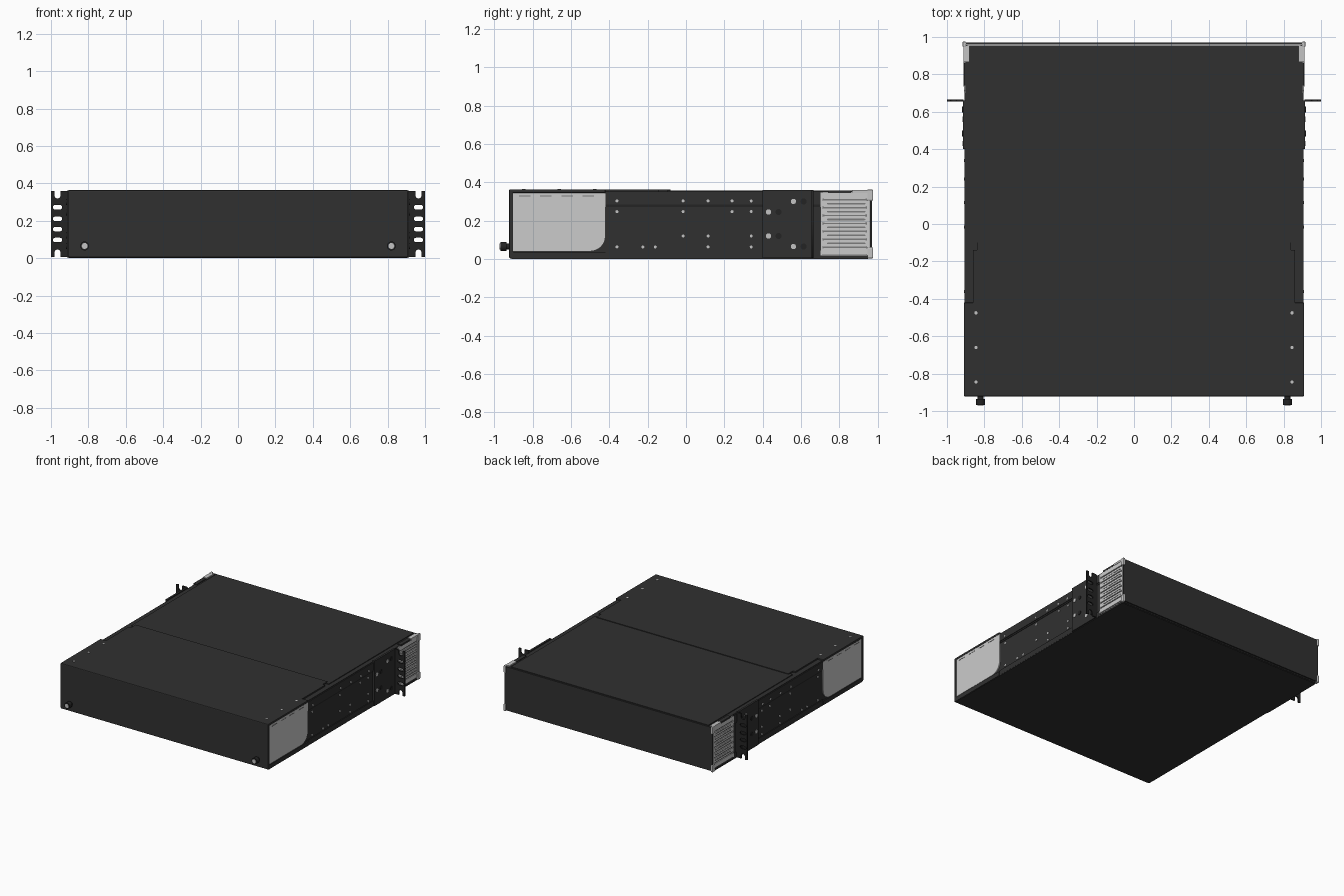
import bpy, math
from math import sin, cos, pi
from mathutils import Matrix, Vector

cube = bpy.data.objects.get("Cube")
if cube:
    bpy.data.objects.remove(cube, do_unlink=True)


def material(name, value):
    m = bpy.data.materials.new(name)
    m.use_nodes = True
    color = (value, value, value, 1)
    m.diffuse_color = color
    m.node_tree.nodes["Principled BSDF"].inputs["Base Color"].default_value = color
    return m


black = material("black steel", 0.03)
dark = material("dark rail", 0.017)
light = material("light grey panel", 0.6)
silver = material("silver metal", 0.55)
grey = material("vent grey", 0.2)

SIDE = Matrix(((0, 0, 1), (1, 0, 0), (0, 1, 0))).to_4x4()    # profile in y, z
FRONT = Matrix(((1, 0, 0), (0, 0, -1), (0, 1, 0))).to_4x4()  # profile in x, z


def box(name, mat, x, y, z, bevel=0.0):
    bpy.ops.mesh.primitive_cube_add(size=1)
    ob = bpy.context.object
    ob.name = name
    spans = (x, y, z)
    size = Matrix.Diagonal([abs(b - a) for a, b in spans]).to_4x4()
    ob.data.transform(Matrix.Translation([(a + b) / 2 for a, b in spans]) @ size)
    ob.data.materials.append(mat)
    if bevel:
        mod = ob.modifiers.new("edge", "BEVEL")
        mod.width, mod.segments = bevel, 2
    return ob


def disc(name, mat, center, radius, depth, axis, sides=16):
    bpy.ops.mesh.primitive_cylinder_add(vertices=sides, radius=radius, depth=depth)
    ob = bpy.context.object
    ob.name = name
    turn = Vector((0, 0, 1)).rotation_difference(Vector(axis)).to_matrix().to_4x4()
    ob.data.transform(Matrix.Translation(center) @ turn)
    ob.data.materials.append(mat)
    bpy.ops.object.shade_smooth_by_angle()
    return ob


def plate(name, mat, loops, thick, frame, offset):
    """Flat sheet from an outline and holes, laid in the given plane."""
    cu = bpy.data.curves.new(name, "CURVE")
    cu.dimensions, cu.fill_mode, cu.extrude = "2D", "BOTH", thick / 2
    for loop in loops:
        sp = cu.splines.new("POLY")
        sp.points.add(len(loop) - 1)
        for p, (u, v) in zip(sp.points, loop):
            p.co = (u, v, 0, 1)
        sp.use_cyclic_u = True
    ob = bpy.data.objects.new(name, cu)
    bpy.context.collection.objects.link(ob)
    bpy.ops.object.select_all(action="DESELECT")
    ob.select_set(True)
    bpy.context.view_layer.objects.active = ob
    bpy.ops.object.convert(target="MESH")
    ob = bpy.context.object
    ob.data.transform(Matrix.Translation(offset) @ frame)
    ob.data.materials.clear()
    ob.data.materials.append(mat)
    return ob


def arc(u, v, r, start, end, steps=8):
    return [(u + r * cos(start + (end - start) * i / steps),
             v + r * sin(start + (end - start) * i / steps)) for i in range(steps + 1)]


def slot(u0, u1, v, r):
    return arc(u1 - r, v, r, -pi / 2, pi / 2) + arc(u0 + r, v, r, pi / 2, 3 * pi / 2)


# Chassis, covers and front bezel
box("chassis", black, (-0.9, 0.9), (-0.9, 0.955), (0.005, 0.352))
box("bottom_pan", black, (-0.905, 0.905), (-0.91, 0.95), (0, 0.012))
box("rear_cover", black, (-0.865, 0.865), (-0.1, 0.955), (0.345, 0.358))
box("front_lid", black, (-0.91, 0.91), (-0.92, -0.42), (0.345, 0.363), 0.005)
box("lid_tongue", black, (-0.86, 0.86), (-0.43, -0.14), (0.345, 0.363))
box("lid_tongue_end", black, (-0.84, 0.84), (-0.15, -0.08), (0.345, 0.363))
box("front_bezel", black, (-0.91, 0.91), (-0.922, -0.9), (0.003, 0.363), 0.006)
box("rear_panel", black, (-0.91, 0.91), (0.96, 0.97), (0.01, 0.355))

for s, tag in ((1, "left"), (-1, "right")):
    def out(a, b):
        return (s * a, s * b)

    # Light side window with one rounded corner and a dark sill
    window = [(-0.905, 0.04), *arc(-0.5, 0.12, 0.08, -pi / 2, 0), (-0.42, 0.345), (-0.905, 0.345)]
    plate(tag + "_window", light, [window], 0.008, SIDE, (s * 0.904, 0, 0))
    box(tag + "_window_sill", black, out(0.89, 0.91), (-0.91, -0.42), (0.003, 0.036))
    for i in range(4):
        y = -0.84 + i * 0.11
        box(tag + "_window_clip", grey, out(0.904, 0.9095), (y - 0.03, y + 0.03), (0.326, 0.331))

    # Slide rail and mounting flange
    box(tag + "_rail_top", black, out(0.88, 0.907), (-0.42, 0.7), (0.285, 0.347))
    box(tag + "_rail_groove", dark, out(0.88, 0.903), (-0.42, 0.7), (0.272, 0.285))
    box(tag + "_rail_foot", black, out(0.88, 0.906), (-0.42, 0.7), (0.005, 0.045))
    box(tag + "_flange", black, out(0.9, 0.915), (0.4, 0.66), (0.004, 0.36))
    box(tag + "_rear_edge", black, out(0.88, 0.91), (0.74, 0.86), (0.345, 0.358))

    # Rack ear with slots and open notches
    ear = [(0.912, 0.005), *arc(0.965, 0.03, 0.016, pi, 0), (1.0, 0.005),
           (1.0, 0.36), *arc(0.965, 0.335, 0.016, 0, -pi), (0.912, 0.36)]
    ear.insert(1, (0.949, 0.005))
    ear.insert(11, (0.981, 0.005))
    ear.insert(14, (0.981, 0.36))
    ear.insert(-1, (0.949, 0.36))
    loops = [ear] + [slot(0.94, 0.99, z, 0.012) for z in (0.097, 0.155, 0.21, 0.272)]
    loops = [[(s * u, v) for u, v in lp] for lp in loops]
    plate(tag + "_rack_ear", dark, loops, 0.01, FRONT, (0, 0.66, 0))

    # Screws and locating holes on the flange
    for y, z in ((0.43, 0.245), (0.43, 0.12), (0.56, 0.3), (0.56, 0.065)):
        disc(tag + "_flange_screw", silver, (s * 0.915, y, z), 0.014, 0.006, (s, 0, 0))
        disc(tag + "_flange_stud", dark, (s * 0.915, y + 0.053, z), 0.016, 0.008, (s, 0, 0))

    # Small rail screws
    for z, ys in ((0.303, (-0.36, -0.015, 0.115, 0.24, 0.34)), (0.247, (-0.36, -0.015, 0.24, 0.34)),
                  (0.12, (-0.015, 0.115, 0.34)), (0.063, (-0.36, -0.225, -0.16, 0.115, 0.34))):
        for y in ys:
            x = 0.907 if z > 0.285 else 0.901
            disc(tag + "_rail_screw", silver, (s * x, y, z), 0.008, 0.006, (s, 0, 0), 10)

    # Rear side vent: framed grille of rounded bars
    box(tag + "_vent_back", grey, out(0.89, 0.903), (0.7, 0.955), (0.015, 0.35))
    for y in ((0.7, 0.712), (0.943, 0.957)):
        box(tag + "_vent_post", light, out(0.89, 0.91), y, (0.02, 0.345))
    for i in range(8):
        z = 0.04 + i * 0.0415
        plate(tag + "_vent_bar", light, [slot(0.705, 0.95, z, 0.017)], 0.006, SIDE, (s * 0.906, 0, 0))
        if 0 < i < 7:
            plate(tag + "_vent_slit", grey, [slot(0.735, 0.935, z, 0.004)], 0.002,
                  SIDE, (s * 0.9095, 0, 0))

    # Silver corner clips at the rear
    for z0, z1 in ((0.305, 0.362), (0.003, 0.06)):
        box(tag + "_corner_clip", silver, out(0.898, 0.916), (0.945, 0.975), (z0, z1), 0.004)
    box(tag + "_top_clip", silver, out(0.88, 0.912), (0.865, 0.955), (0.345, 0.3605))

    # Lid screws and front thumbscrews
    for y in (-0.475, -0.66, -0.845):
        disc(tag + "_lid_screw", silver, (s * 0.845, y, 0.363), 0.009, 0.004, (0, 0, 1), 12)
    disc(tag + "_thumbscrew_neck", dark, (s * 0.82, -0.93, 0.065), 0.016, 0.03, (0, 1, 0))
    disc(tag + "_thumbscrew", dark, (s * 0.82, -0.952, 0.065), 0.024, 0.032, (0, 1, 0), 20)
    disc(tag + "_thumbscrew_face", silver, (s * 0.82, -0.969, 0.065), 0.016, 0.004, (0, 1, 0))
